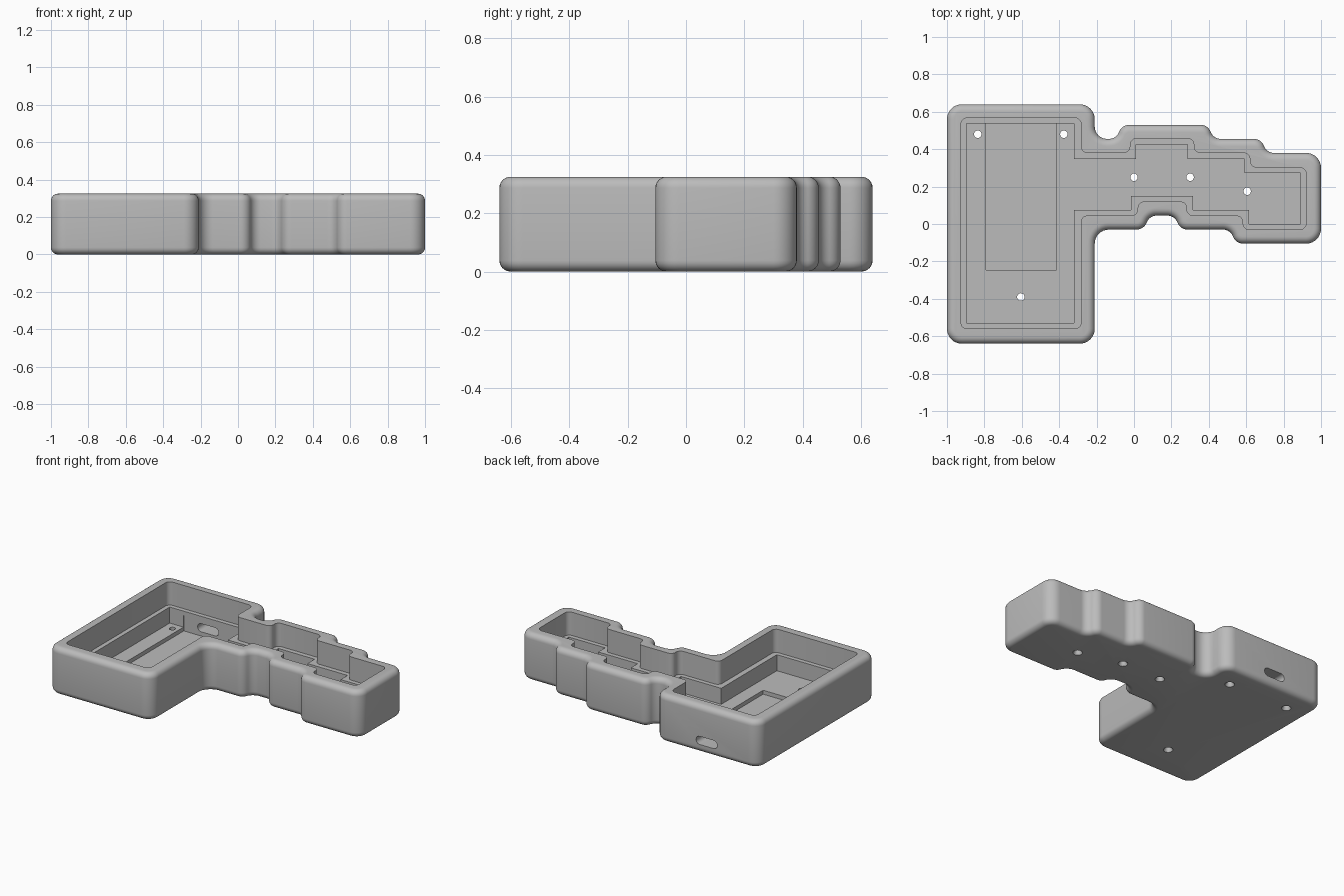
import bpy, bmesh, math
from mathutils import Vector

HEIGHT, LEDGE, FLOOR, RECESS = 0.325, 0.165, 0.055, 0.028

cube = bpy.data.objects.get("Cube")
if cube:
    bpy.data.objects.remove(cube, do_unlink=True)

grey = bpy.data.materials.new("case_grey")
grey.use_nodes = True
grey.diffuse_color = (0.5, 0.5, 0.5, 1)
grey.node_tree.nodes["Principled BSDF"].inputs["Base Color"].default_value = (0.5, 0.5, 0.5, 1)


def fillet(corners, default, steps=8):
    """Round each corner of a closed outline; a third value overrides the radius."""
    pts = []
    n = len(corners)
    for i, c in enumerate(corners):
        p = Vector(c[:2])
        r = c[2] if len(c) > 2 else default
        if r == 0:
            pts.append(p)
            continue
        a = (Vector(corners[i - 1][:2]) - p).normalized()
        b = (Vector(corners[(i + 1) % n][:2]) - p).normalized()
        half = a.angle(b) / 2
        center = p + (a + b).normalized() * r / math.sin(half)
        start = p + a * r / math.tan(half) - center
        end = p + b * r / math.tan(half) - center
        turn = math.atan2(start.x * end.y - start.y * end.x, start.dot(end))
        for k in range(steps + 1):
            t = turn * k / steps
            pts.append(center + Vector((start.x * math.cos(t) - start.y * math.sin(t),
                                        start.x * math.sin(t) + start.y * math.cos(t))))
    return pts


def prism(name, pts, z0, z1, bevel=0):
    """Extrude an outline upward, optionally rounding its top and bottom rims."""
    bm = bmesh.new()
    base = bm.faces.new([bm.verts.new((p.x, p.y, z0)) for p in pts])
    ext = bmesh.ops.extrude_face_region(bm, geom=[base])["geom"]
    bmesh.ops.translate(bm, verts=[v for v in ext if isinstance(v, bmesh.types.BMVert)],
                        vec=(0, 0, z1 - z0))
    bmesh.ops.recalc_face_normals(bm, faces=bm.faces)
    if bevel:
        rims = [e for e in bm.edges if abs(e.verts[0].co.z - e.verts[1].co.z) < 1e-5]
        bmesh.ops.bevel(bm, geom=rims, offset=bevel, segments=6, profile=0.5,
                        affect='EDGES', clamp_overlap=False)
    return finish(name, bm)


def finish(name, bm):
    mesh = bpy.data.meshes.new(name)
    bm.to_mesh(mesh)
    bm.free()
    mesh.materials.append(grey)
    obj = bpy.data.objects.new(name, mesh)
    bpy.context.collection.objects.link(obj)
    return obj


def cone(name, x, y, z0, z1, r0, r1):
    bm = bmesh.new()
    bmesh.ops.create_cone(bm, cap_ends=True, segments=20, radius1=r0, radius2=r1, depth=z1 - z0)
    bmesh.ops.translate(bm, verts=bm.verts, vec=(x, y, (z0 + z1) / 2))
    return finish(name, bm)


def cut(target, cutter):
    cutter.hide_render = True
    mod = target.modifiers.new("cut", 'BOOLEAN')
    mod.operation, mod.solver, mod.object = 'DIFFERENCE', 'EXACT', cutter
    bpy.context.view_layer.objects.active = target
    bpy.ops.object.modifier_apply(modifier=mod.name)
    bpy.data.objects.remove(cutter, do_unlink=True)


# Outer shell: wide block with a stepped, wavy arm
outer = [(-1, -.64, .08), (-.21, -.64, .08), (-.21, -.03, .075), (.05, -.03),
         (.085, .045), (.215, .045), (.25, -.03), (.515, -.03), (.545, -.105),
         (1, -.105, .08), (1, .38, .08), (.71, .38), (.68, .455), (.425, .455),
         (.395, .53), (-.065, .53), (-.095, .455), (-.21, .455, .065),
         (-.21, .64, .08), (-1, .64, .08)]
case = prism("open_case", fillet(outer, .057), 0, HEIGHT, bevel=.038)

# Upper pocket with rounded corners, down to the ledge
upper = [(-.925, -.56), (-.283, -.56), (-.283, .045), (.02, .045), (.02, .12),
         (.283, .12), (.283, .045), (.583, .045), (.583, -.03), (.92, -.03),
         (.92, .302), (.62, .302), (.62, .38), (.32, .38), (.32, .457),
         (-.02, .457), (-.02, .38), (-.283, .38), (-.283, .567), (-.925, .567)]
cut(case, prism("upper_cutter", fillet(upper, .033, 5), LEDGE, HEIGHT + .1))

# Lower pocket with square corners, down to the floor
lower = [(-.895, -.53), (-.32, -.53), (-.32, .075), (-.015, .075), (-.015, .15),
         (.315, .15), (.315, .075), (.615, .075), (.615, 0), (.89, 0),
         (.89, .272), (.59, .272), (.59, .347), (.285, .347), (.285, .425),
         (.01, .425), (.01, .347), (-.32, .347), (-.32, .537), (-.895, .537)]
cut(case, prism("lower_cutter", fillet(lower, 0), FLOOR, LEDGE + .05))

# Shallow recess in the floor
recess = [(-.79, -.245), (-.415, -.245), (-.415, .54), (-.79, .54)]
cut(case, prism("recess_cutter", fillet(recess, 0), RECESS, LEDGE - .03))

# Port slot through the back wall
slot = prism("slot_cutter", fillet([(-.08, -.028), (.08, -.028), (.08, .028), (-.08, .028)], .0275), -.1, .1)
slot.rotation_euler.x = math.pi / 2
slot.location = (-.605, .6, .085)
bpy.context.view_layer.update()
cut(case, slot)

# Screw holes, widened on the underside
for x, y in [(-.835, .48), (-.375, .48), (-.605, -.39), (0, .25), (.3, .25), (.605, .175)]:
    cut(case, cone("hole_cutter", x, y, -.1, FLOOR + .05, .02, .02))
    cut(case, cone("countersink_cutter", x, y, -.01, .02, .036, .02))

bpy.ops.object.select_all(action='DESELECT')
case.select_set(True)
bpy.context.view_layer.objects.active = case
bpy.ops.object.shade_smooth_by_angle(angle=math.radians(30))
